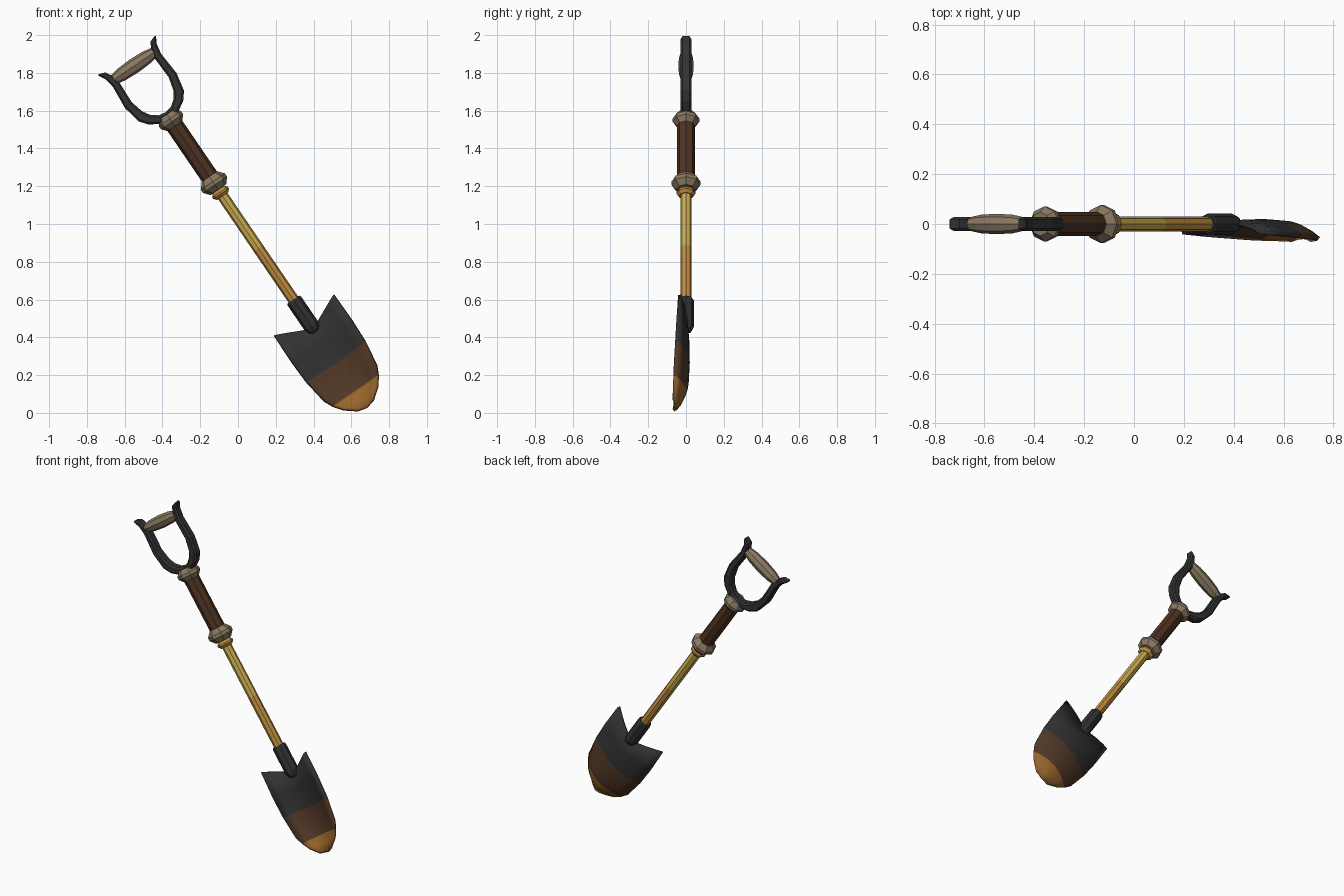
import bpy, bmesh, math
from mathutils import Matrix

cube = bpy.data.objects.get("Cube")
if cube:
    bpy.data.objects.remove(cube, do_unlink=True)


def material(name, r, g, b):
    m = bpy.data.materials.new(name)
    m.use_nodes = True
    m.diffuse_color = (r, g, b, 1)
    bsdf = m.node_tree.nodes["Principled BSDF"]
    bsdf.inputs["Base Color"].default_value = (r, g, b, 1)
    bsdf.inputs["Roughness"].default_value = 0.8
    return m


IRON = material("dark iron", 0.032, 0.032, 0.033)
RUST = material("rust brown", 0.085, 0.040, 0.020)
ORANGE = material("rust orange", 0.31, 0.13, 0.025)
LEATHER = material("brown leather", 0.075, 0.033, 0.016)
BONE = material("beige wood", 0.25, 0.19, 0.12)
YELLOW = material("yellow wood", 0.60, 0.42, 0.08)
AMBER = material("amber wood", 0.54, 0.27, 0.05)

# The tool is modelled upright (its length runs down -z), then leaned over
LEAN = Matrix.Translation((-0.355, 0, 1.55)) @ Matrix.Rotation(math.radians(-34.3), 4, "Y")


def finish(name, bm, mats, local=Matrix()):
    bmesh.ops.recalc_face_normals(bm, faces=bm.faces)
    me = bpy.data.meshes.new(name)
    bm.to_mesh(me)
    bm.free()
    for m in mats:
        me.materials.append(m)
    me.transform(LEAN @ local)
    ob = bpy.data.objects.new(name, me)
    bpy.context.collection.objects.link(ob)
    return ob


def bridge(bm, rings):
    """Skin a row of closed rings and cap both ends."""
    n = len(rings[0])
    for a, b in zip(rings, rings[1:]):
        for i in range(n):
            j = (i + 1) % n
            bm.faces.new((a[i], a[j], b[j], b[i]))
    bm.faces.new(rings[0])
    bm.faces.new(rings[-1])


def lathe(name, profile, mat, local=Matrix(), sides=8):
    """Faceted turned part; profile is (distance down the axis, radius)."""
    bm = bmesh.new()
    rings = []
    for t, r in profile:
        angles = [math.tau * i / sides for i in range(sides)]
        rings.append([bm.verts.new((r * math.cos(a), r * math.sin(a), -t)) for a in angles])
    bridge(bm, rings)
    return finish(name, bm, [mat], local)


def bead(name, t, half, r_end, r_mid, mat):
    flat = half * 0.25
    lathe(name, [(t - half, r_end), (t - flat, r_mid), (t + flat, r_mid), (t + half, r_end)], mat)


# Shaft, wrapped upper section, collars and socket
lathe("upper_shaft", [(0.44, 0.03), (0.82, 0.03)], YELLOW)
lathe("lower_shaft", [(0.82, 0.03), (1.20, 0.03)], AMBER)
lathe("leather_wrap", [(0, 0.048), (0.40, 0.048)], LEATHER)
bead("upper_collar", 0, 0.038, 0.048, 0.071, BONE)
bead("lower_collar", 0.404, 0.042, 0.05, 0.077, BONE)
bead("shaft_ring", 0.466, 0.021, 0.036, 0.05, AMBER)
lathe("blade_socket", [(1.15, 0.038), (1.16, 0.043), (1.32, 0.043), (1.345, 0.034), (1.357, 0.018)], IRON)

# Cross grip between the two horns
grip_turn = Matrix.Translation((0, 0, 0.347)) @ Matrix.Rotation(math.pi / 2, 4, "Y")
lathe("cross_grip", [(-0.145, 0.024), (-0.08, 0.037), (0, 0.041), (0.08, 0.037), (0.145, 0.024)],
      BONE, grip_turn)

# Forked handle: outer and inner outline of one side, mirrored to the other
outer = [(0, 0), (0.05, 0.012), (0.11, 0.046), (0.145, 0.09),
         (0.165, 0.19), (0.155, 0.32), (0.165, 0.375), (0.19, 0.42)]
inner = [(0, 0.05), (0.04, 0.058), (0.075, 0.085), (0.1, 0.125),
         (0.118, 0.195), (0.113, 0.32), (0.125, 0.37), (0.145, 0.405)]
half = list(zip(outer, inner))
stations = [((-o[0], o[1]), (-i[0], i[1])) for o, i in half[:0:-1]] + half
bm = bmesh.new()
rings = []
for (ox, oz), (ix, iz) in stations:
    corners = [(ox, -0.028, oz), (ox, 0.028, oz), (ix, 0.028, iz), (ix, -0.028, iz)]
    rings.append([bm.verts.new(c) for c in corners])
bridge(bm, rings)
handle = finish("forked_handle", bm, [IRON])
bevel = handle.modifiers.new("Bevel", "BEVEL")
bevel.width = 0.01
bevel.segments = 1
bevel.limit_method = "ANGLE"
bevel.angle_limit = math.radians(50)

# Dished blade: rows of (distance, half width, back of centre, back of edge, centre shift)
rows = [(1.25, 0.194, 0.012, -0.025, 0.085), (1.42, 0.197, 0.018, -0.035, 0),
        (1.55, 0.192, 0.02, -0.042, 0.008), (1.69, 0.171, 0.014, -0.05, 0),
        (1.74, 0.146, 0.002, -0.053, 0), (1.785, 0.112, -0.015, -0.055, 0),
        (1.832, 0.052, -0.045, -0.06, 0.013)]
COLS = 8
bm = bmesh.new()
grid = []
for t, w, mid, edge, shift in rows:
    line = []
    for c in range(COLS + 1):
        f = 2 * c / COLS - 1
        y = mid + (edge - mid) * f * f
        line.append(bm.verts.new((f * w, y, -(t + shift * (1 - abs(f))))))
    grid.append(line)
for r in range(len(rows) - 1):
    for c in range(COLS):
        face = bm.faces.new((grid[r][c], grid[r][c + 1], grid[r + 1][c + 1], grid[r + 1][c]))
        # Iron at the top, rust below, bright rust at the tip
        face.material_index = 0 if r < 2 else 1 if r < 4 else 2
        face.smooth = True
bmesh.ops.recalc_face_normals(bm, faces=bm.faces)
facing_back = sum(f.normal.y for f in bm.faces) > 0
blade = finish("blade", bm, [IRON, RUST, ORANGE])
solid = blade.modifiers.new("Thickness", "SOLIDIFY")
solid.thickness = 0.018
solid.offset = -1 if facing_back else 1

bpy.ops.object.select_all(action="DESELECT")
blade.select_set(True)
bpy.context.view_layer.objects.active = blade
bpy.ops.object.shade_smooth_by_angle(angle=math.radians(35))
